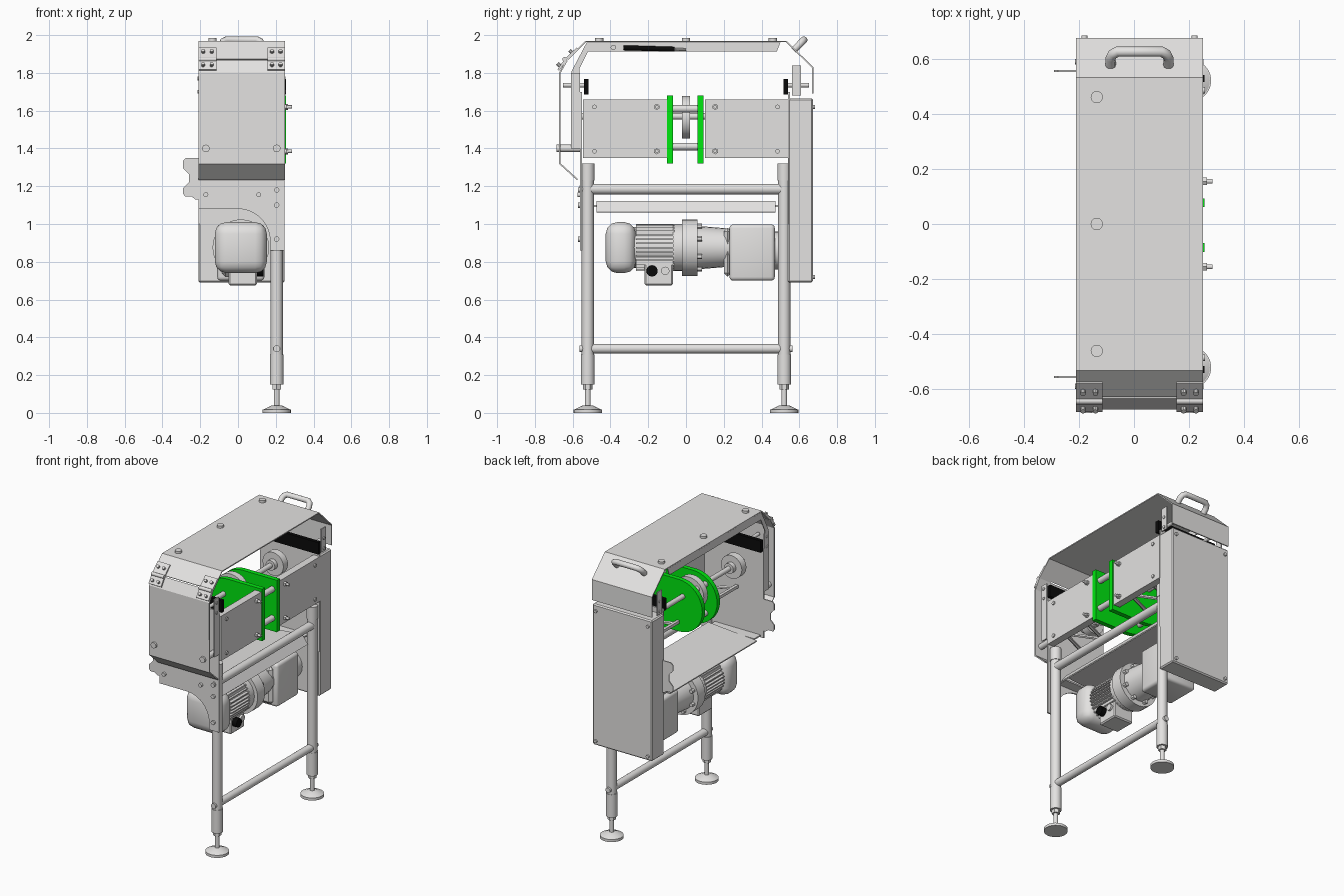
import bpy, bmesh, math
from mathutils import Vector

if "Cube" in bpy.data.objects:
    bpy.data.objects.remove(bpy.data.objects["Cube"])


def material(name, color):
    m = bpy.data.materials.new(name)
    m.use_nodes = True
    m.diffuse_color = (*color, 1)
    m.node_tree.nodes["Principled BSDF"].inputs["Base Color"].default_value = (*color, 1)
    return m


GREY = material("light grey steel", (0.77, 0.76, 0.75))
GREEN = material("bright green", (0, 0.8, 0.005))
BLACK = material("black", (0.003, 0.003, 0.003))


def finish(name, bm, mat):
    me = bpy.data.meshes.new(name)
    bmesh.ops.recalc_face_normals(bm, faces=bm.faces[:])
    bm.to_mesh(me)
    bm.free()
    ob = bpy.data.objects.new(name, me)
    bpy.context.collection.objects.link(ob)
    me.materials.append(mat)
    return ob


def smooth(ob):
    bpy.ops.object.select_all(action="DESELECT")
    ob.select_set(True)
    bpy.context.view_layer.objects.active = ob
    bpy.ops.object.shade_smooth_by_angle(angle=math.radians(35))
    return ob


def box(name, lo, hi, mat=GREY, bevel=0, segments=1):
    bm = bmesh.new()
    bmesh.ops.create_cube(bm, size=1)
    lo, hi = Vector(lo), Vector(hi)
    for v in bm.verts:
        v.co = (lo + hi) / 2 + v.co * (hi - lo)
    if bevel:
        bmesh.ops.bevel(bm, geom=bm.edges[:], offset=bevel, segments=segments,
                        profile=0.5, affect="EDGES")
    ob = finish(name, bm, mat)
    return smooth(ob) if segments > 1 else ob


def rod(name, a, b, r, mat=GREY, r2=None, sides=24):
    a, b = Vector(a), Vector(b)
    bm = bmesh.new()
    bmesh.ops.create_cone(bm, cap_ends=True, segments=sides, radius1=r,
                          radius2=r if r2 is None else r2, depth=(b - a).length)
    rot = (b - a).to_track_quat("Z", "Y")
    for v in bm.verts:
        v.co = rot @ v.co + (a + b) / 2
    return smooth(finish(name, bm, mat))


def plate(name, outline, to3d, lo, hi, mat=GREY):
    """Flat plate: a closed outline extruded from lo to hi."""
    bm = bmesh.new()
    f = bm.faces.new([bm.verts.new(to3d(p, lo)) for p in outline])
    ext = bmesh.ops.extrude_face_region(bm, geom=[f])["geom"]
    shift = Vector(to3d((0, 0), hi - lo))
    bmesh.ops.translate(bm, vec=shift, verts=[e for e in ext if isinstance(e, bmesh.types.BMVert)])
    return finish(name, bm, mat)


def sheet(name, path, to3d, lo, hi, t=0.008):
    """Folded sheet: a path swept between lo and hi, then thickened."""
    bm = bmesh.new()
    rows = [[bm.verts.new(to3d(p, s)) for s in (lo, hi)] for p in path]
    for a, b in zip(rows, rows[1:]):
        bm.faces.new((a[0], a[1], b[1], b[0]))
    ob = finish(name, bm, GREY)
    mod = ob.modifiers.new("thickness", "SOLIDIFY")
    mod.thickness, mod.offset = t, 0
    return ob


def arc(cx, cz, r, a0, a1, n):
    return [(cx + r * math.cos(math.radians(a0 + (a1 - a0) * i / n)),
             cz + r * math.sin(math.radians(a0 + (a1 - a0) * i / n))) for i in range(n + 1)]


L, R = -0.21, 0.25          # sides of the housing
yz = lambda p, s: (s, p[0], p[1])
xz = lambda p, s: (p[0], s, p[1])

# Folded covers
sheet("top_hood", [(-0.625, 1.872), (-0.53, 1.966), (0.53, 1.966), (0.67, 1.83), (0.67, 1.69)], yz, L, R)
sheet("front_cover", [(-0.63, 1.867), (-0.668, 1.8), (-0.668, 1.32), (-0.575, 1.235)], yz, L, R)
plate("hood_side_lip", [(-0.605, 1.72), (-0.605, 1.81), (-0.525, 1.962), (0.5, 1.962), (0.48, 1.912),
                        (-0.52, 1.912), (-0.565, 1.82), (-0.565, 1.72)], yz, L, L + 0.006)
for y in (-0.46, 0, 0.46):
    rod("hood_bolt", (-0.135, y, 1.965), (-0.135, y, 1.985), 0.022)
for x in (-0.17, 0.205):
    rod("cover_bolt", (x, -0.685, 1.4), (x, -0.555, 1.4), 0.02)

# Hinges on the sloped edge
for x in (L, 0.155):
    sheet("hinge_leaf", [(-0.575, 1.93), (-0.635, 1.873), (-0.676, 1.815)], yz, x, x + 0.095, 0.012)
    rod("hinge_pin", (x, -0.642, 1.872), (x + 0.095, -0.642, 1.872), 0.012, sides=12)
    for dx in (0.025, 0.07):
        for y, z in ((-0.605, 1.908), (-0.668, 1.838)):
            rod("hinge_screw", (x + dx, y, z), (x + dx, y - 0.012, z + 0.012), 0.01, sides=10)

# Pull handle on the rear slope
cu = bpy.data.curves.new("pull_handle", "CURVE")
cu.dimensions, cu.bevel_depth, cu.bevel_resolution = "3D", 0.019, 3
sp = cu.splines.new("POLY")
path = [(-0.085, 0.57, 1.92), (-0.085, 0.6, 1.95), (-0.078, 0.615, 1.966), (-0.06, 0.625, 1.975),
        (0.1, 0.625, 1.975), (0.118, 0.615, 1.966), (0.125, 0.6, 1.95), (0.125, 0.57, 1.92)]
sp.points.add(len(path) - 1)
for pt, co in zip(sp.points, path):
    pt.co = (*co, 1)
sp.use_smooth = True
handle = bpy.data.objects.new("pull_handle", cu)
bpy.context.collection.objects.link(handle)
cu.materials.append(GREY)

# Hood support strut inside the lip
sx = L + 0.018
rod("strut_cylinder", (sx, -0.33, 1.933), (sx, -0.06, 1.925), 0.013, BLACK, sides=12)
rod("strut_rod", (sx, -0.06, 1.925), (sx, 0, 1.923), 0.007, sides=10)
rod("strut_pivot", (L, -0.385, 1.935), (sx + 0.01, -0.385, 1.935), 0.014, sides=12)

# End plates, ears, flanges and brushes
front = [(L, 1.7), (L, 1.08)] + arc(0, 0.91, 0.17, 90, 0, 10) + [(0.17, 0.86), (0.245, 0.86), (0.245, 1.7)]
plate("front_end_plate", front, xz, -0.56, -0.55)
plate("rear_end_plate", [(L, 1.0), (0.245, 1.0), (0.245, 1.7), (L, 1.7)], xz, 0.54, 0.55)
ear = [(L, 1.13), (-0.225, 1.13), (-0.245, 1.145), (-0.28, 1.145), (-0.29, 1.16), (-0.29, 1.19),
       (-0.275, 1.205), (-0.26, 1.22), (-0.26, 1.265), (-0.275, 1.28), (-0.29, 1.295),
       (-0.29, 1.335), (-0.275, 1.35), (L, 1.35)]
for s in (-1, 1):
    plate("mounting_ear", ear, xz, s * 0.555 - 0.004, s * 0.555 + 0.004)
    lo, hi = sorted((s * 0.56, s * 0.61))
    for x in (L, 0.238):
        box("end_flange", (x, lo, 1.68 if s > 0 else 1.4), (x + 0.008, hi, 1.84 if s > 0 else 1.8))
        for z in (1.7, 1.77):
            rod("flange_bolt", (x - 0.004, s * 0.588, z), (x + 0.014, s * 0.588, z), 0.01, sides=10)
    box("brush_seal", (L, s * 0.528 - 0.013, 1.685), (0.255, s * 0.528 + 0.013, 1.767), BLACK)
    for x in (-0.1, 0.2):
        rod("brush_clamp", (x, s * 0.54, 1.735), (x, s * 0.65, 1.735), 0.012, sides=12)
for x in (-0.17, 0.11):
    rod("plate_bolt", (x, -0.575, 1.155), (x, -0.55, 1.155), 0.013, sides=12)
for z in (0.92, 1.1, 1.18):
    rod("leg_bolt", (0.205, -0.572, z), (0.205, -0.55, z), 0.014, sides=12)

# Drive housing at the rear
box("drive_housing", (L, 0.54, 0.69), (0.247, 0.672, 1.665), GREY, 0.008)
for x in (L + 0.03, 0.22):
    for z in (0.72, 1.62):
        rod("housing_screw", (x, 0.665, z), (x, 0.683, z), 0.011, sides=12)

# Side beams
for s in (-1, 1):
    lo, hi = sorted((s * 0.1, s * 0.545))
    box("side_beam", (0.238, lo, 1.35), (R, hi, 1.66))
    box("beam_upper_flange", (0.2, lo, 1.65), (0.24, hi, 1.66))
    box("beam_lower_flange", (0.2, lo, 1.35), (0.24, hi, 1.36))
    box("inner_rail", (-0.02, lo, 1.38), (0.0, hi, 1.4))
    for i in range(4):
        y0, y1 = s * (0.12 + 0.1 * i), s * (0.22 + 0.1 * i)
        a, b = (0.21, -0.01) if i % 2 else (-0.01, 0.21)
        rod("beam_brace", (a, y0, 1.385), (b, y1, 1.385), 0.012, sides=6)
    for z in (1.385, 1.62):
        rod("beam_stud", (0.24, s * 0.155, z), (0.285, s * 0.155, z), 0.009, sides=12)
        rod("beam_nut", (0.25, s * 0.155, z), (0.264, s * 0.155, z), 0.016, sides=6)
        rod("beam_screw", (0.24, s * 0.485, z), (0.258, s * 0.485, z), 0.012, sides=12)

# Green round-nosed guides with spacers, shaft and pulleys
nose = arc(-0.01, 1.5, 0.18, 90, 270, 20) + [(0.255, 1.32), (0.255, 1.68)]
for y in (-0.085, 0.077):
    plate("green_guide", nose, xz, y - 0.016, y + 0.016, GREEN)
for z in (1.41, 1.61):
    for x in (-0.1, 0.22):
        rod("guide_spacer", (x, -0.08, z), (x, 0.07, z), 0.02)
rod("drive_shaft", (-0.04, -0.55, 1.57), (-0.04, 0.545, 1.57), 0.017)
rod("centre_wheel", (-0.04, -0.022, 1.565), (-0.04, 0.022, 1.565), 0.112)
for s in (-1, 1):
    rod("shaft_bearing", (-0.04, s * 0.44, 1.57), (-0.04, s * 0.49, 1.57), 0.08)
    rod("bearing_hub", (-0.04, s * 0.41, 1.57), (-0.04, s * 0.54, 1.57), 0.035)

# Drip tray
sheet("drip_tray", [(L, 1.088), (0.16, 1.118), (0.2, 1.062)], xz, -0.475, 0.475)
for s in (-1, 1):
    box("tray_bracket", (-0.19, s * 0.51 - 0.035, 1.09), (0.16, s * 0.51 + 0.035, 1.1))

# Legs with levelling feet and cross bars
for s in (-1, 1):
    y = s * 0.52
    rod("leg", (0.205, y, 0.15), (0.205, y, 1.32), 0.032)
    rod("leg_lower_sleeve", (0.205, y, 0.15), (0.205, y, 0.31), 0.036)
    rod("leg_upper_sleeve", (0.205, y, 1.23), (0.205, y, 1.32), 0.036)
    rod("foot_spindle", (0.205, y, 0.02), (0.205, y, 0.16), 0.015)
    rod("foot_nut", (0.205, y, 0.125), (0.205, y, 0.15), 0.026, sides=6)
    rod("foot_pad", (0.205, y, 0), (0.205, y, 0.018), 0.075)
    rod("foot_cone", (0.205, y, 0.018), (0.205, y, 0.04), 0.07, r2=0.025)
    for z in (0.34, 1.185):
        rod("bar_bolt", (0.205, y, z), (0.205, y + s * 0.043, z), 0.018, sides=12)
rod("lower_cross_bar", (0.205, -0.52, 0.34), (0.205, 0.52, 0.34), 0.025)
rod("upper_cross_bar", (0.205, -0.52, 1.185), (0.205, 0.52, 1.185), 0.028)

# Motor and gearbox
mx, mz = 0.015, 0.875
box("fan_cowl", (mx - 0.138, -0.425, mz - 0.135), (mx + 0.138, -0.265, mz + 0.135), GREY, 0.062, 3)
rod("motor_body", (mx, -0.28, mz), (mx, -0.01, mz), 0.108)
for i in range(-4, 5):
    h = 0.022 * i
    w = math.sqrt(0.125 ** 2 - h ** 2)
    box("side_fin", (mx - w, -0.265, mz + h - 0.004), (mx + w, -0.06, mz + h + 0.004))
    box("top_fin", (mx + h - 0.004, -0.265, mz - w), (mx + h + 0.004, -0.06, mz + w))
rod("motor_end_bell", (mx, -0.07, mz), (mx, -0.02, mz), 0.125)
rod("motor_flange", (mx, -0.02, mz), (mx, 0.06, mz), 0.15)
rod("gear_neck", (mx, 0.06, mz), (mx, 0.24, mz), 0.115, r2=0.1)
for i in range(8):
    a = math.radians(45 * i + 22.5)
    x, z = mx + 0.122 * math.cos(a), mz + 0.122 * math.sin(a)
    rod("flange_screw", (x, 0.05, z), (x, 0.085, z), 0.014, sides=6)
box("gear_collar", (mx - 0.1, 0.2, 0.72), (mx + 0.1, 0.24, 0.98), GREY, 0.02)
box("gearbox", (mx - 0.125, 0.23, 0.7), (mx + 0.125, 0.47, 0.998), GREY, 0.02, 3)
rod("gearbox_output", (mx, 0.44, 0.86), (mx, 0.545, 0.86), 0.1)
box("terminal_box", (mx - 0.065, -0.22, 0.675), (mx + 0.085, -0.07, 0.79), GREY, 0.008)
rod("cable_gland", (mx + 0.08, -0.18, 0.752), (mx + 0.12, -0.18, 0.752), 0.03, BLACK)
rod("blanking_plug", (mx + 0.08, -0.11, 0.752), (mx + 0.1, -0.11, 0.752), 0.022)
